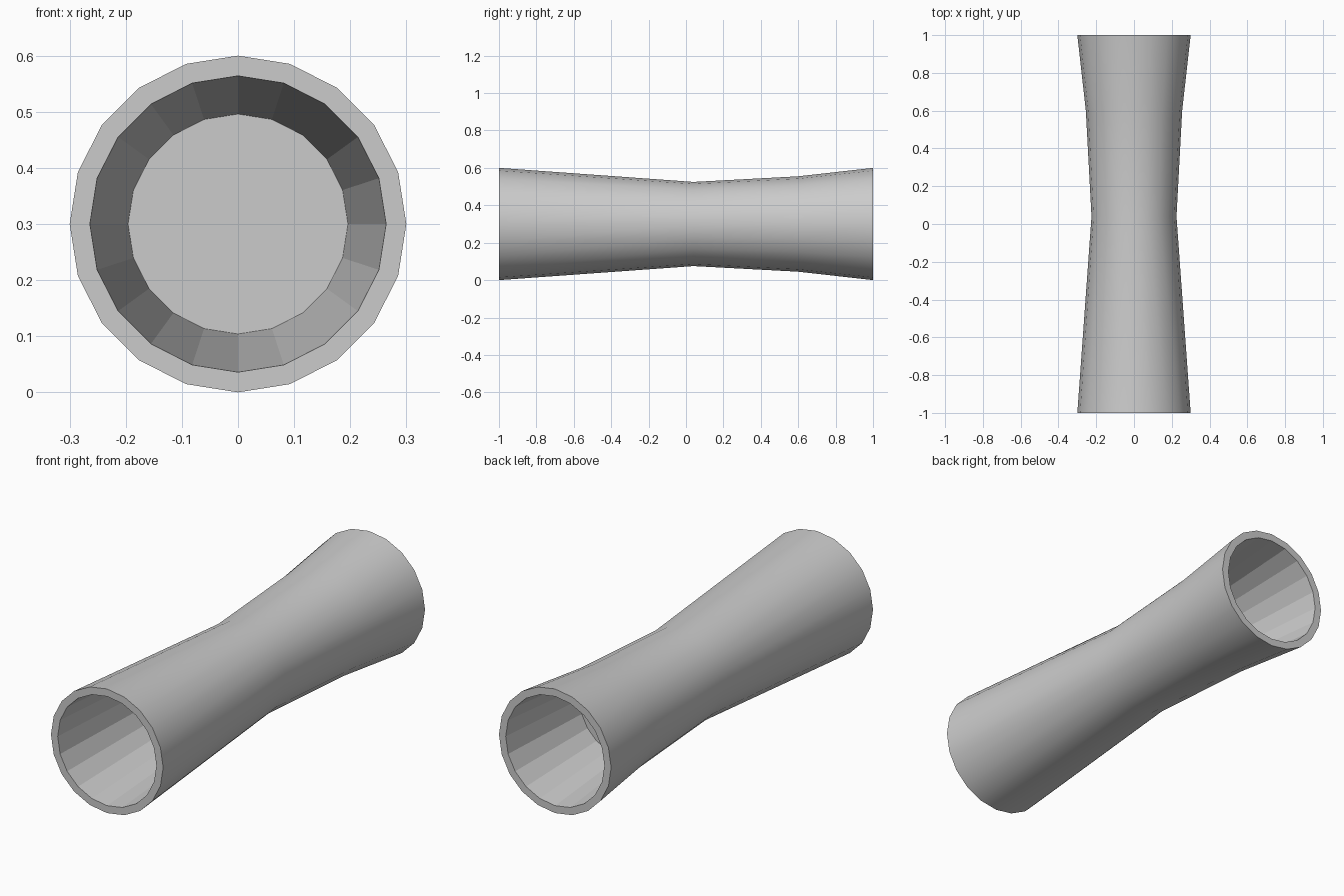
import bpy, bmesh, math

if "Cube" in bpy.data.objects:
    bpy.data.objects.remove(bpy.data.objects["Cube"])

SIDES = 20
# (y, radius, smooth span that follows): front pocket, rim, waisted outside, rim, back pocket
PROFILE = [
    (0.04, 0.196, False),
    (-1.0, 0.264, False),
    (-1.0, 0.300, True),
    (0.04, 0.225, True),
    (0.60, 0.255, True),
    (1.0, 0.300, False),
    (1.0, 0.264, False),
    (0.50, 0.218, False),
]

bm = bmesh.new()


def ring(y, r):
    return [bm.verts.new((r * math.cos(2 * math.pi * i / SIDES), y,
                          0.3 + r * math.sin(2 * math.pi * i / SIDES)))
            for i in range(SIDES)]


rings = [ring(y, r) for y, r, _ in PROFILE]

# Walls
for a, b, (_, _, smooth) in zip(rings, rings[1:], PROFILE):
    for i in range(SIDES):
        j = (i + 1) % SIDES
        f = bm.faces.new((a[i], a[j], b[j], b[i]))
        f.smooth = smooth

# Pocket floors
bm.faces.new(rings[0])
bm.faces.new(rings[-1])
bmesh.ops.recalc_face_normals(bm, faces=bm.faces)

# Keep the rim edges crisp
for e in bm.edges:
    if e.calc_face_angle(0) > math.radians(40):
        e.smooth = False

mesh = bpy.data.meshes.new("waisted_tube")
bm.to_mesh(mesh)
bm.free()
tube = bpy.data.objects.new("waisted_tube", mesh)
bpy.context.collection.objects.link(tube)
